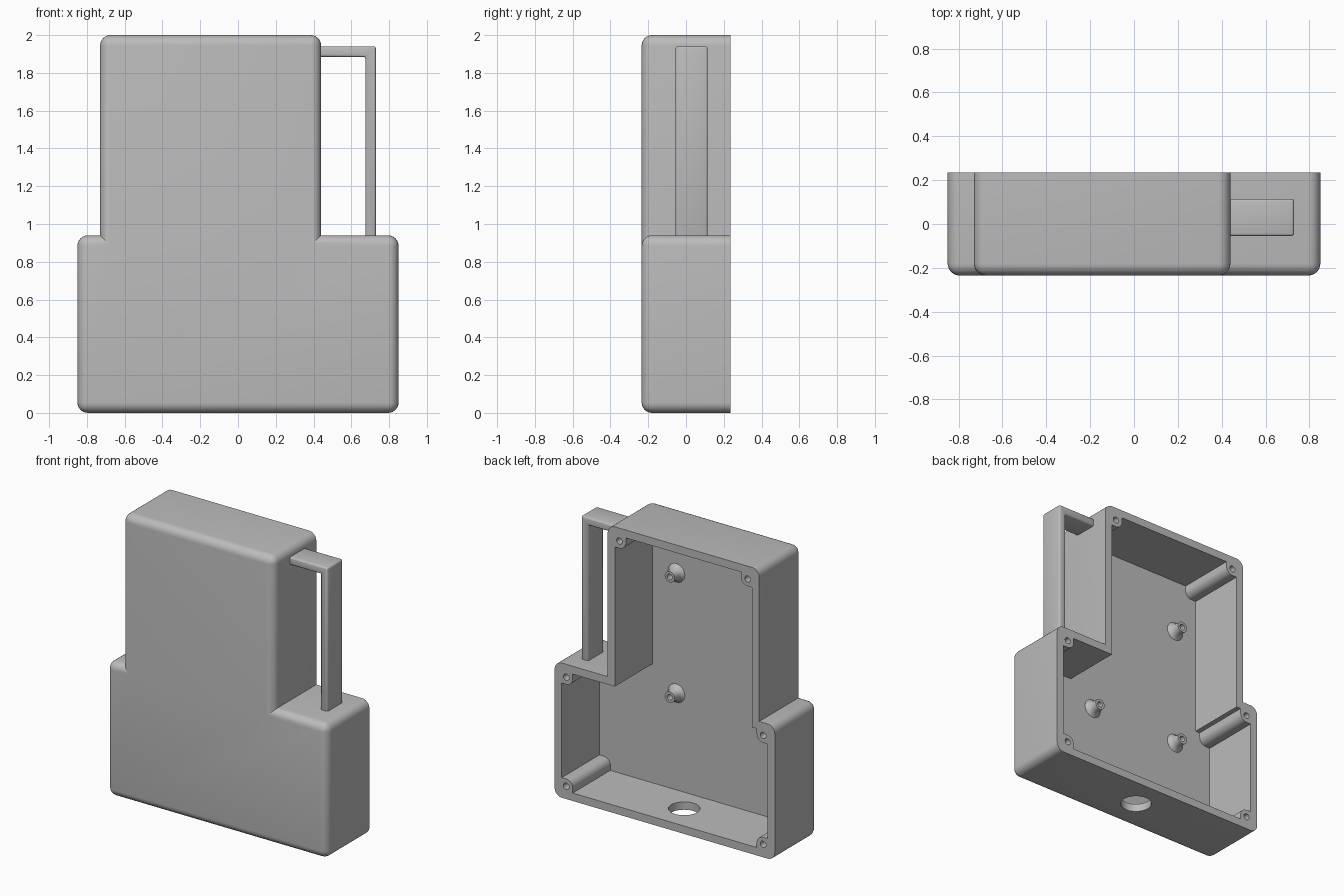
import bpy, bmesh, math
from mathutils import Vector, Matrix

cube = bpy.data.objects.get("Cube")
if cube:
    bpy.data.objects.remove(cube, do_unlink=True)

FRONT, BACK, WALL, FILLET = -0.235, 0.235, 0.055, 0.055
BOSS_INSET, BOSS_R = 0.09, 0.05

grey = bpy.data.materials.new("plain grey")
grey.use_nodes = True
grey.diffuse_color = (0.5, 0.5, 0.5, 1)
grey.node_tree.nodes["Principled BSDF"].inputs["Base Color"].default_value = (0.5, 0.5, 0.5, 1)


def finish(bm, name):
    bmesh.ops.recalc_face_normals(bm, faces=bm.faces[:])
    mesh = bpy.data.meshes.new(name)
    bm.to_mesh(mesh)
    bm.free()
    mesh.materials.append(grey)
    obj = bpy.data.objects.new(name, mesh)
    bpy.context.collection.objects.link(obj)
    return obj


def activate(obj):
    bpy.ops.object.select_all(action='DESELECT')
    obj.select_set(True)
    bpy.context.view_layer.objects.active = obj


def smooth(obj):
    activate(obj)
    bpy.ops.object.shade_smooth_by_angle(angle=math.radians(30))


def prism(points, y0, y1):
    """Extrude an x-z outline along y."""
    bm = bmesh.new()
    face = bm.faces.new([bm.verts.new((x, y0, z)) for x, z in points])
    out = bmesh.ops.extrude_face_region(bm, geom=[face])
    moved = [v for v in out["geom"] if isinstance(v, bmesh.types.BMVert)]
    bmesh.ops.translate(bm, verts=moved, vec=(0, y1 - y0, 0))
    return bm


def rod(bm, centre, radius, depth, axis):
    turn = Matrix.Rotation(math.pi / 2, 4, 'X') if axis == 'Y' else Matrix()
    bmesh.ops.create_cone(bm, cap_ends=True, segments=32, radius1=radius, radius2=radius,
                          depth=depth, matrix=Matrix.Translation(centre) @ turn)


def cut(target, cutter):
    cutter.hide_render = True
    activate(target)
    mod = target.modifiers.new("cut", 'BOOLEAN')
    mod.operation, mod.solver, mod.object = 'DIFFERENCE', 'EXACT', cutter
    bpy.ops.object.modifier_apply(modifier=mod.name)
    bpy.data.objects.remove(cutter, do_unlink=True)


# Stepped outline, with the direction to each neighbour and corner type
outline = [Vector(p) for p in [(-0.85, 0), (0.85, 0), (0.85, 0.94), (0.44, 0.94),
                               (0.44, 2), (-0.73, 2), (-0.73, 0.94), (-0.85, 0.94)]]
corners = []
for i, c in enumerate(outline):
    a = (outline[i - 1] - c).normalized()
    b = (outline[(i + 1) % len(outline)] - c).normalized()
    corners.append((c, a, b, b.x * a.y - b.y * a.x > 0))
convex = [c for c, a, b, out in corners if out]

# Housing block with rounded front and outer corners
bm = prism(outline, FRONT, BACK)
rounded = []
for e in bm.edges:
    ys = [v.co.y for v in e.verts]
    p = e.verts[0].co
    at_corner = any((Vector((p.x, p.z)) - c).length < 1e-4 for c in convex)
    if max(ys) < 0 or (min(ys) < 0 < max(ys) and at_corner):
        rounded.append(e)
bmesh.ops.recalc_face_normals(bm, faces=bm.faces[:])
bmesh.ops.bevel(bm, geom=rounded, offset=FILLET, segments=6, profile=0.5,
                affect='EDGES', clamp_overlap=False)
housing = finish(bm, "housing")

# Cavity that leaves a full-depth screw post in every outer corner
cavity, post_centres = [], []
for c, a, b, out in corners:
    if not out:
        cavity.append(c - WALL * (a + b))
        continue
    inner = c + WALL * (a + b)
    mid = c + BOSS_INSET * (a + b)
    reach = BOSS_INSET - WALL + BOSS_R
    post_centres.append(mid)
    cavity.append(inner + reach * a)
    for k in range(9):
        t = k / 8 * math.pi / 2
        cavity.append(mid + BOSS_R * (math.cos(t) * a + math.sin(t) * b))
    cavity.append(inner + reach * b)
cut(housing, finish(prism(cavity, FRONT + WALL, BACK + 0.1), "cavity_cutter"))

# Screw holes in the posts
bm = bmesh.new()
for p in post_centres:
    rod(bm, (p.x, BACK, p.y), 0.022, 0.4, 'Y')
cut(housing, finish(bm, "screw_hole_cutter"))

# Cable opening in the underside
bm = bmesh.new()
rod(bm, (0, 0.02, 0), 0.1, 0.3, 'Z')
cut(housing, finish(bm, "cable_hole_cutter"))
smooth(housing)

# Side handle
bm = prism([(0.42, 1.885), (0.675, 1.885), (0.675, 0.91), (0.73, 0.91),
            (0.73, 1.94), (0.42, 1.94)], -0.055, 0.115)
bmesh.ops.recalc_face_normals(bm, faces=bm.faces[:])
bmesh.ops.bevel(bm, geom=bm.edges[:], offset=0.012, segments=3, profile=0.5,
                affect='EDGES', clamp_overlap=False)
smooth(finish(bm, "handle"))

# Flared hollow standoffs on the inside of the front wall
profile = [(0.065, 0), (0.052, 0.01), (0.043, 0.025), (0.038, 0.045), (0.038, 0.075),
           (0.02, 0.075), (0.02, 0.005), (0, 0.005)]
for x in (-0.5, 0.2):
    for z in (0.73, 1.57):
        bm = bmesh.new()
        base = Vector((x, FRONT + WALL, z))
        vs = [bm.verts.new(base + Vector((r, h, 0))) for r, h in profile]
        es = [bm.edges.new(pair) for pair in zip(vs, vs[1:])]
        bmesh.ops.spin(bm, geom=vs + es, cent=base, axis=(0, 1, 0),
                       angle=2 * math.pi, steps=24)
        bmesh.ops.remove_doubles(bm, verts=bm.verts[:], dist=1e-5)
        smooth(finish(bm, "standoff"))
